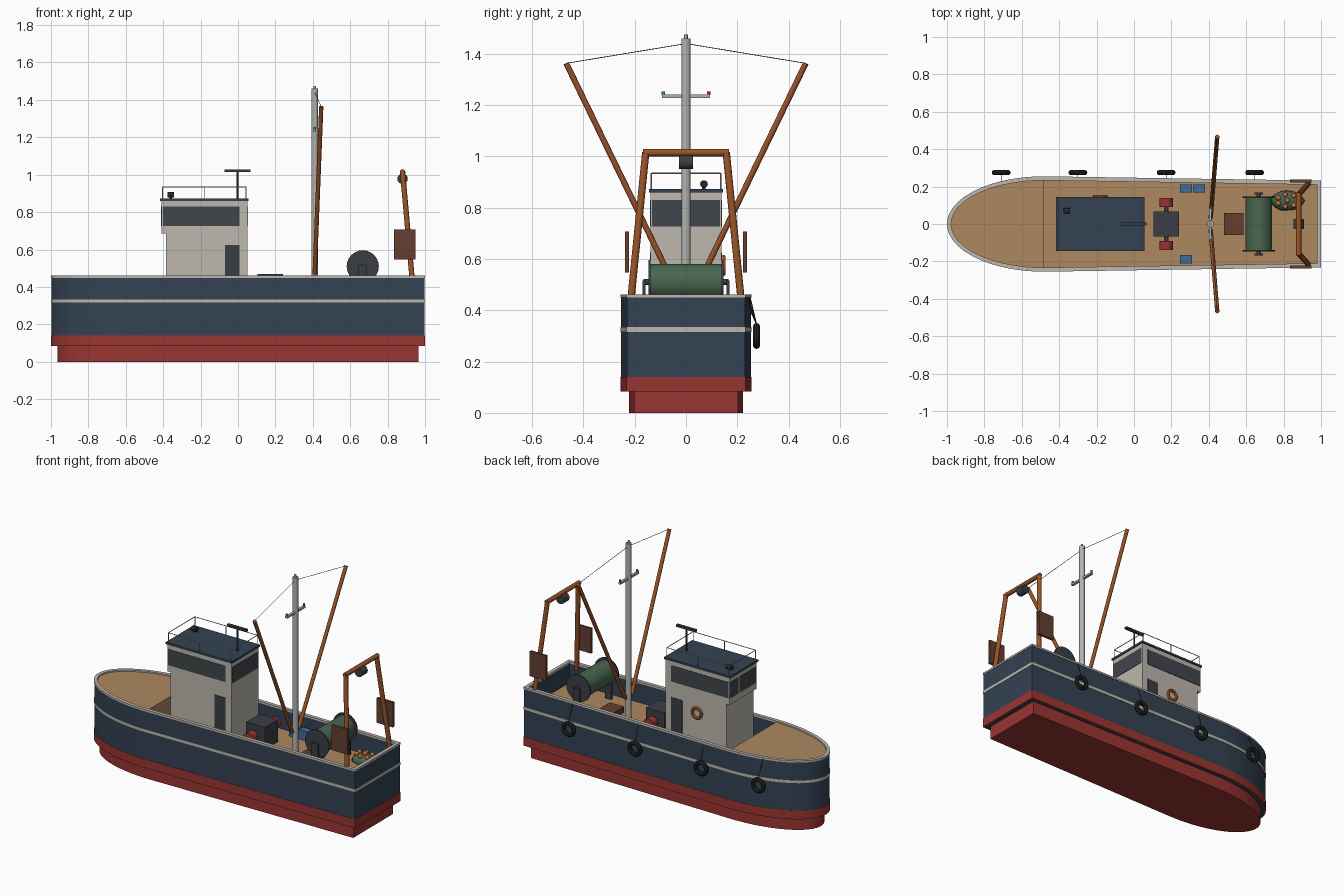
import bpy, bmesh, math, random
from mathutils import Vector

if "Cube" in bpy.data.objects:
    bpy.data.objects.remove(bpy.data.objects["Cube"])

random.seed(4)


def mat(name, hexcol):
    rgb = [int(hexcol[i:i + 2], 16) / 255 for i in (0, 2, 4)]
    m = bpy.data.materials.new(name)
    m.diffuse_color = [((c + 0.055) / 1.055) ** 2.4 for c in rgb] + [1]
    m.use_nodes = True
    m.node_tree.nodes["Principled BSDF"].inputs["Base Color"].default_value = m.diffuse_color
    return m


NAVY, RED, CREAM = mat("navy", "334252"), mat("red", "9A3531"), mat("cream", "BDB8AE")
TAN, DARK, RUST = mat("deck_tan", "AE8860"), mat("dark", "3A3E44"), mat("rust", "9A5428")
GREEN, BLUE, BROWN = mat("net_green", "48664E"), mat("crate_blue", "3F6C9C"), mat("brown", "633F31")
STEEL, BLACK, ORANGE = mat("steel", "B4B4B0"), mat("black", "25272A"), mat("orange", "D0703A")
GLASS, PORT, STARB = mat("glass", "40464C"), mat("port_red", "C02020"), mat("starboard_green", "20A050")


def finish(o, name, m, smooth=False):
    o.name = name
    o.data.materials.append(m)
    if smooth:
        bpy.ops.object.select_all(action='DESELECT')
        o.select_set(True)
        bpy.context.view_layer.objects.active = o
        bpy.ops.object.shade_smooth_by_angle(angle=math.radians(35))
    return o


def from_bmesh(bm, name, m):
    bmesh.ops.recalc_face_normals(bm, faces=bm.faces)
    me = bpy.data.meshes.new(name)
    bm.to_mesh(me)
    bm.free()
    o = bpy.data.objects.new(name, me)
    bpy.context.collection.objects.link(o)
    return finish(o, name, m)


def box(name, x, y, z, m):
    bm = bmesh.new()
    bmesh.ops.create_cube(bm, size=1)
    for v in bm.verts:
        v.co = [lo + (c + 0.5) * (hi - lo) for c, (lo, hi) in zip(v.co, (x, y, z))]
    return from_bmesh(bm, name, m)


def rod(name, a, b, r, m, sides=12, smooth=True):
    a, b = Vector(a), Vector(b)
    bpy.ops.mesh.primitive_cylinder_add(vertices=sides, radius=r, depth=(b - a).length, location=(a + b) / 2)
    o = bpy.context.object
    o.rotation_euler = (b - a).to_track_quat('Z', 'Y').to_euler()
    return finish(o, name, m, smooth)


def torus(name, loc, R, r, m):
    bpy.ops.mesh.primitive_torus_add(major_radius=R, minor_radius=r, major_segments=24, minor_segments=10,
                                     location=loc, rotation=(math.pi / 2, 0, 0))
    return finish(bpy.context.object, name, m, True)


def ball(name, loc, scale, m):
    bpy.ops.mesh.primitive_uv_sphere_add(segments=16, ring_count=10, radius=1, location=loc)
    bpy.context.object.scale = scale
    return finish(bpy.context.object, name, m, True)


# Hull plan: elliptical bow, straight tapering sides, flat transom
def plan(off=0, stern=1.0, wide=0.255, aft=0.232, bow=0.52):
    pts = []
    for i in range(33):
        t = math.pi / 2 + math.pi * i / 32
        pts.append((-0.48 + (bow - off) * math.cos(t), (wide - off) * math.sin(t)))
    if stern is not None:
        pts += [(stern - off, -(aft - off)), (stern - off, aft - off)]
    return pts


def slab(name, pts, z0, z1, m, inner=None):
    bm = bmesh.new()
    loops = [[bm.verts.new((x, y, z)) for x, y in p] for p in ([pts, inner] if inner else [pts]) for z in (z0, z1)]
    n = len(pts)

    def bridge(a, b):
        for i in range(n):
            bm.faces.new((a[i], a[(i + 1) % n], b[(i + 1) % n], b[i]))
    bridge(loops[0], loops[1])
    if inner:
        bridge(loops[2], loops[3])
        bridge(loops[0], loops[2])
        bridge(loops[1], loops[3])
    else:
        bm.faces.new(loops[0])
        bm.faces.new(loops[1])
    return from_bmesh(bm, name, m)


# Hull
slab("keel_hull", plan(0, 0.965, 0.222, 0.202, 0.485), 0, 0.09, RED)
slab("lower_hull", plan(0.002), 0.085, 0.315, NAVY)
slab("waterline_band", plan(), 0.083, 0.14, RED, plan(0.01))
slab("bulwark", plan(0.002), 0.315, 0.45, NAVY, plan(0.02))
slab("side_stripe", plan(), 0.316, 0.334, CREAM, plan(0.01))
slab("cap_rail", plan(), 0.449, 0.461, CREAM, plan(0.022))
slab("main_deck", plan(0.015), 0.31, 0.325, TAN)
slab("foredeck", plan(0.015, None), 0.32, 0.452, TAN)
D = 0.325

# Wheelhouse
box("cabin", (-0.385, 0.05), (-0.138, 0.138), (D, 0.862), CREAM)
box("bridge_overhang", (-0.408, -0.38), (-0.138, 0.138), (0.685, 0.862), CREAM)
box("cabin_roof", (-0.416, 0.056), (-0.144, 0.144), (0.86, 0.873), NAVY)
for s in (-1, 1):
    y = sorted((s * 0.13, s * 0.1405))
    box("side_window", (-0.402, 0.008), y, (0.727, 0.83), GLASS)
    box("cabin_door", (-0.07, 0.008), y, (D, 0.625), DARK)
for i in (-1, 0, 1):
    box("front_window", (-0.411, -0.40), (i * 0.09 - 0.039, i * 0.09 + 0.039), (0.727, 0.83), GLASS)
box("rear_window", (0.04, 0.0525), (-0.132, 0.132), (0.727, 0.83), GLASS)
torus("lifebuoy", (-0.18, 0.146, 0.575), 0.032, 0.009, ORANGE)

# Roof rail, searchlight and radar
for s in (-1, 1):
    for x in (-0.403, -0.18, 0.043):
        rod("rail_post", (x, s * 0.135, 0.87), (x, s * 0.135, 0.935), 0.0025, STEEL, 6)
    rod("side_rail", (-0.403, s * 0.135, 0.934), (0.043, s * 0.135, 0.934), 0.0025, STEEL, 6)
for x in (-0.403, 0.043):
    rod("end_rail", (x, -0.135, 0.934), (x, 0.135, 0.934), 0.0025, STEEL, 6)
rod("searchlight", (-0.378, 0.07, 0.892), (-0.342, 0.07, 0.892), 0.015, BLACK)
rod("searchlight_foot", (-0.36, 0.07, 0.87), (-0.36, 0.07, 0.89), 0.007, BLACK)
rod("radar_post", (-0.003, 0, 0.87), (-0.003, 0, 1.02), 0.005, DARK)
box("radar_bar", (-0.073, 0.066), (-0.009, 0.009), (1.015, 1.029), DARK)

# Mast with crosstree and lights
rod("mast", (0.41, 0, D), (0.41, 0, 1.46), 0.018, STEEL)
rod("mast_cap", (0.41, 0, 1.455), (0.41, 0, 1.475), 0.007, STEEL)
box("crosstree", (0.402, 0.418), (-0.093, 0.093), (1.228, 1.241), STEEL)
for s, m in ((-1, STARB), (1, PORT)):
    rod("mast_light", (0.41, s * 0.088, 1.24), (0.41, s * 0.088, 1.254), 0.007, m)
    # Trawl booms and stays
    rod("boom", (0.41, s * 0.033, 0.47), (0.445, s * 0.467, 1.363), 0.0115, RUST)
    rod("boom_stay", (0.41, 0, 1.44), (0.445, s * 0.467, 1.363), 0.0015, DARK, 6)
    # Stern gantry legs and trawl doors
    rod("gantry_leg", (0.933, s * 0.217, 0.42), (0.88, s * 0.157, 1.015), 0.0145, RUST)
    box("trawl_door", (0.835, 0.95), sorted((s * 0.223, s * 0.238)), (0.547, 0.708), BROWN)
    # Net drum flanges and brackets
    rod("drum_flange", (0.667, s * 0.139, 0.51), (0.667, s * 0.147, 0.51), 0.086, DARK, 24)
    box("drum_bracket", (0.645, 0.69), sorted((s * 0.157, s * 0.169)), (D, 0.516), DARK)
    rod("winch_drum", (0.172, s * 0.092, 0.405), (0.172, s * 0.14, 0.405), 0.036, RED, 16)
rod("gantry_beam", (0.88, -0.168, 1.015), (0.88, 0.168, 1.015), 0.0145, RUST)
rod("gantry_block", (0.88, -0.028, 0.978), (0.88, 0.028, 0.978), 0.028, DARK, 16)
rod("net_drum", (0.667, -0.14, 0.51), (0.667, 0.14, 0.51), 0.071, GREEN, 24)
rod("drum_axle", (0.667, -0.165, 0.51), (0.667, 0.165, 0.51), 0.012, DARK)

# Deck gear
box("winch_body", (0.105, 0.24), (-0.067, 0.067), (D, 0.468), DARK)
rod("winch_axle", (0.172, -0.11, 0.405), (0.172, 0.11, 0.405), 0.012, DARK)
box("fish_hatch", (0.482, 0.585), (-0.058, 0.058), (D, 0.362), BROWN)
for x, y in ((0.278, 0.19), (0.347, 0.19), (0.278, -0.188)):
    box("fish_crate", (x - 0.032, x + 0.032), (y - 0.022, y + 0.022), (D, 0.385), BLUE)

# Net pile with floats
net = ball("net_pile", (0.82, 0.125, 0.335), (0.09, 0.055, 0.045), GREEN)
for v in net.data.vertices:
    v.co *= random.uniform(0.92, 1.06)
for i in range(7):
    a = i * 0.9
    k = 0.6 if i else 0
    ball("net_float", (0.82 + 0.09 * k * math.cos(a), 0.125 + 0.055 * k * math.sin(a),
                       0.335 + 0.045 * math.sqrt(1 - k * k) + 0.004), (0.013,) * 3, ORANGE)

# Tyre fenders on the far side
for x in (-0.71, -0.3, 0.172, 0.645):
    torus("fender", (x, 0.275, 0.3), 0.037, 0.0135, BLACK)
    hy = 0.254 * math.sqrt(1 - max(0, (-0.48 - x) / 0.52) ** 2) - 0.0155 * max(0, x + 0.48)
    rod("fender_rope", (x, hy - 0.003, 0.458), (x, 0.275, 0.345), 0.002, DARK, 6)
